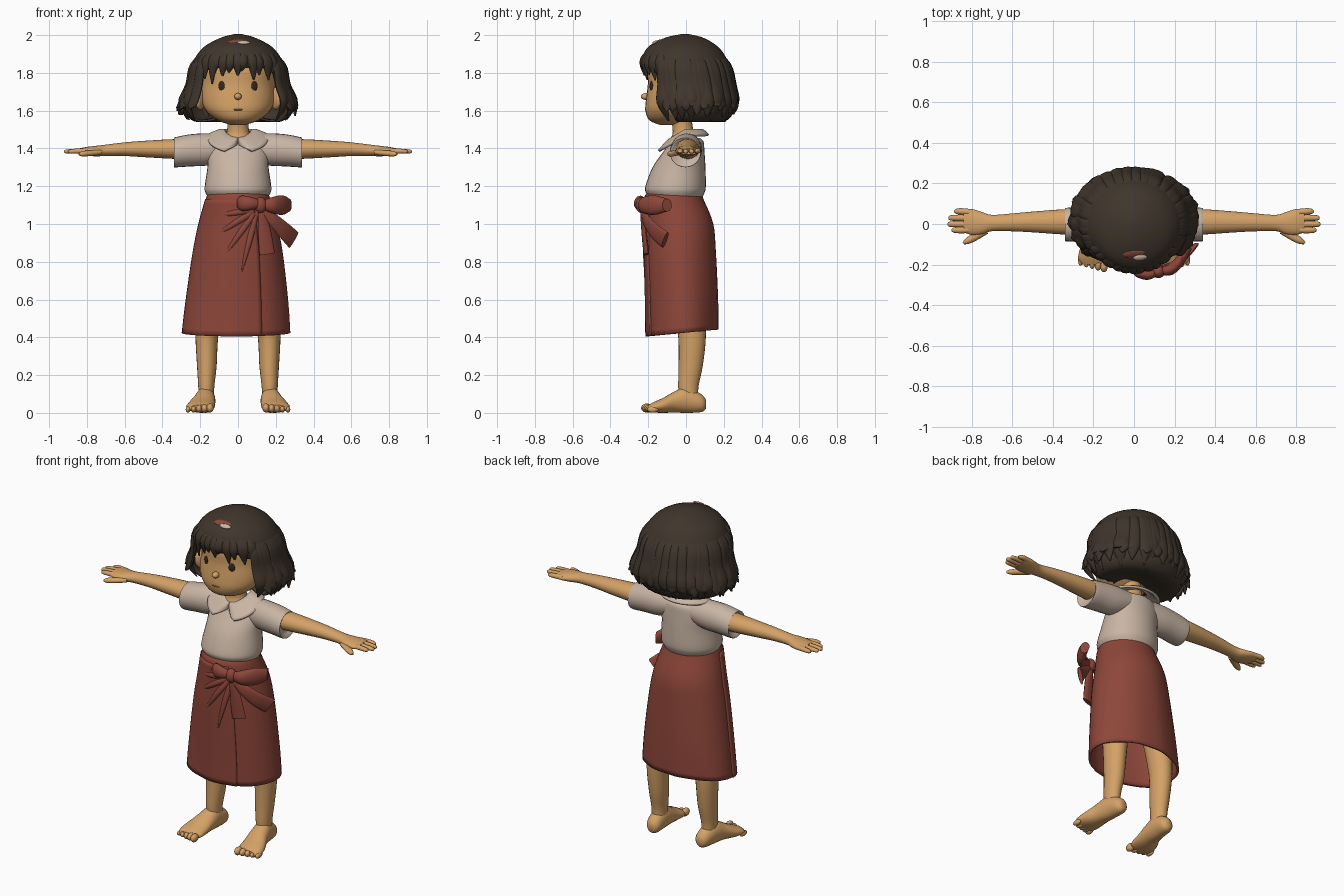
import bpy, bmesh, math, random
from mathutils import Vector, Matrix

random.seed(4)
cube = bpy.data.objects.get("Cube")
if cube:
    bpy.data.objects.remove(cube)


def material(name, rgb):
    m = bpy.data.materials.new(name)
    m.use_nodes = True
    m.diffuse_color = (*rgb, 1)
    m.node_tree.nodes["Principled BSDF"].inputs["Base Color"].default_value = (*rgb, 1)
    return m


SKIN = material("skin", (0.66, 0.36, 0.135))
SHIRT = material("cream cloth", (0.58, 0.46, 0.37))
RED = material("red cloth", (0.27, 0.062, 0.042))
HAIR = material("dark brown hair", (0.05, 0.036, 0.025))
EYE = material("eye brown", (0.035, 0.022, 0.014))
LIP = material("lip brown", (0.33, 0.13, 0.055))


def smooth_rings(rings, sub):
    """Catmull-Rom interpolation of (centre, u, v) rings."""
    out = []
    n = len(rings)
    for i in range(n - 1):
        quad = [rings[max(0, min(n - 1, i + k))] for k in (-1, 0, 1, 2)]
        for s in range(sub):
            t = s / sub
            w = ((-t + 2 * t * t - t ** 3) / 2, (2 - 5 * t * t + 3 * t ** 3) / 2,
                 (t + 4 * t * t - 3 * t ** 3) / 2, (t ** 3 - t * t) / 2)
            out.append([sum((q[j] * a for q, a in zip(quad, w)), Vector()) for j in range(3)])
    return out + [rings[-1]]


def loft(bm, rings, seg=24, sub=4, caps=(True, True), arc=None, warp=None):
    """Skin elliptical rings; arc in degrees leaves the section open."""
    a0, a1 = arc or (0, 360)
    count = seg + 1 if arc else seg
    rows = []
    for c, u, v in smooth_rings(rings, sub):
        row = []
        for k in range(count):
            a = math.radians(a0 + (a1 - a0) * k / seg)
            p = c + u * math.cos(a) + v * math.sin(a)
            row.append(bm.verts.new(warp(p) if warp else p))
        rows.append(row)
    for lo, hi in zip(rows, rows[1:]):
        for k in range(seg):
            j = (k + 1) % count
            bm.faces.new((lo[k], lo[j], hi[j], hi[k]))
    if not arc:
        for cap, row in zip(caps, (rows[0], rows[-1])):
            if cap:
                bm.faces.new(row)


def along(axis, *rows):
    """Rings square to an axis: (position, other centres, two radii)."""
    i = "xyz".index(axis)
    others = [k for k in range(3) if k != i]
    rings = []
    for pos, ca, cb, ra, rb in rows:
        c, u, v = Vector(), Vector(), Vector()
        c[i], c[others[0]], c[others[1]] = pos, ca, cb
        u[others[0]], v[others[1]] = ra, rb
        rings.append((c, u, v))
    return rings


def ribbon(points, widths, thick, normal):
    """Rings of a flat band that follows points and faces normal."""
    pts = [Vector(p) for p in points]
    n = Vector(normal).normalized()
    rings = []
    for i, p in enumerate(pts):
        d = pts[min(i + 1, len(pts) - 1)] - pts[max(i - 1, 0)]
        rings.append((p, d.cross(n).normalized() * widths[i], n * min(thick, widths[i])))
    return rings


def ball(bm, loc, size, rot=(0, 0, 0)):
    turn = Matrix.Rotation(rot[2], 4, "Z") @ Matrix.Rotation(rot[0], 4, "X")
    m = Matrix.Translation(loc) @ turn @ Matrix.Diagonal((*size, 1))
    bmesh.ops.create_uvsphere(bm, u_segments=16, v_segments=10, radius=1, matrix=m)


def finish(bm, name, mat, mirror=False, solid=0):
    bmesh.ops.recalc_face_normals(bm, faces=bm.faces[:])
    me = bpy.data.meshes.new(name)
    bm.to_mesh(me)
    bm.free()
    me.materials.append(mat)
    ob = bpy.data.objects.new(name, me)
    bpy.context.collection.objects.link(ob)
    if solid:
        mod = ob.modifiers.new("Thickness", "SOLIDIFY")
        mod.thickness, mod.offset = solid, 0
    if mirror:
        ob.modifiers.new("Mirror", "MIRROR").use_clip = False
    bpy.ops.object.select_all(action="DESELECT")
    ob.select_set(True)
    bpy.context.view_layer.objects.active = ob
    bpy.ops.object.shade_smooth_by_angle(angle=math.radians(50))
    return ob


def part(name, mat, rings, mirror=False, solid=0, **kw):
    bm = bmesh.new()
    loft(bm, rings, **kw)
    return finish(bm, name, mat, mirror, solid)


# Head, neck, ears and face
part("head", SKIN, along("z", (1.525, 0, -.1, .04, .04), (1.55, 0, -.095, .11, .1),
     (1.6, 0, -.07, .17, .145), (1.66, 0, -.04, .195, .172), (1.74, 0, -.02, .195, .182),
     (1.82, 0, 0, .2, .2), (1.9, 0, 0, .16, .16), (1.95, 0, 0, .08, .08)), seg=32)
part("neck", SKIN, along("z", (1.4, 0, -.02, .09, .08), (1.445, 0, -.01, .083, .076),
     (1.49, 0, -.015, .058, .055), (1.6, 0, -.03, .058, .055)))
bm = bmesh.new()
ball(bm, (.2, -.06, 1.665), (.022, .045, .06), (0, 0, .5))
finish(bm, "ears", SKIN, mirror=True)
bm = bmesh.new()
ball(bm, (0, -.213, 1.675), (.02, .026, .018))
finish(bm, "nose", SKIN)
bm = bmesh.new()
ball(bm, (.087, -.184, 1.73), (.018, .005, .026), (0, 0, .42))
finish(bm, "eyes", EYE, mirror=True)
bm = bmesh.new()
ball(bm, (0, -.214, 1.605), (.026, .004, .004))
finish(bm, "mouth", LIP)

# Hair cap, open around the face: height, centre y, half width, half depth
CAP = [(1.999, -.005, .02, .02), (1.98, -.01, .09, .1), (1.93, -.015, .18, .185),
       (1.85, -.005, .235, .225), (1.75, .01, .255, .235), (1.65, .02, .275, .235),
       (1.58, .02, .265, .22), (1.545, .02, .21, .165)]
bm = bmesh.new()
loft(bm, along("z", *[(z, 0, cy, rx, ry) for z, cy, rx, ry in CAP], (1.57, 0, .02, .08, .06)), seg=48)
gone = []
for f in bm.faces:
    c = f.calc_center_median()
    if c.z < 1.83 and c.y < -.06 - .4 * (c.z - 1.58):
        gone.append(f)
bmesh.ops.delete(bm, geom=gone, context="FACES")
finish(bm, "hair_cap", HAIR, solid=.012)


def cap_point(angle, z, scale=1.0):
    for (z1, *a), (z0, *b) in zip(CAP, CAP[1:]):
        if z >= z0:
            break
    t = max(0, min(1, (z1 - z) / (z1 - z0)))
    cy, rx, ry = (p + (q - p) * t for p, q in zip(a, b))
    return Vector((rx * scale * math.cos(angle), cy + ry * scale * math.sin(angle), z))


def lock(bm, degrees, heights, scales, widths, sway):
    a = math.radians(degrees)
    n = len(heights) - 1
    pts = [cap_point(a + sway * i / n, z, s) for i, (z, s) in enumerate(zip(heights, scales))]
    loft(bm, ribbon(pts, widths, .017, (math.cos(a), math.sin(a), 0)), seg=10)


# Long locks around the sides and back, in two layers
bm = bmesh.new()
for layer in range(2):
    for k in range(25):
        deg = -30 + 240 * k / 24 + layer * 5 + random.uniform(-3, 3)
        side = abs(math.cos(math.radians(deg)))
        tip = random.uniform(1.525, 1.56) + layer * .05 + .02 * side
        flick = random.uniform(1.03, 1.1) + .12 * side
        lock(bm, deg, (1.95, 1.85, 1.74, 1.64, tip), (.97, 1, 1.02, 1.04 + .06 * side, flick),
             (.008, .028, .036, .036, .004), random.uniform(-.1, .1))
finish(bm, "hair_locks", HAIR)

# Fringe over the forehead
bm = bmesh.new()
for k in range(13):
    deg = -146 + 112 * k / 12
    tip = 1.795 + random.uniform(-.02, .025) - .05 * abs(k - 6) / 6
    lock(bm, deg, (1.95, 1.9, 1.85, tip), (.97, 1, 1, .97),
         (.008, .024, .029, .004), random.uniform(-.1, .1))
finish(bm, "fringe", HAIR)

# Small ribbon patches at the crown
for name, mat, loc, size in (("crown_ribbon", RED, (.0, -.148, 1.966), (.055, .02, .006)),
                             ("crown_patch", SHIRT, (.03, -.165, 1.961), (.035, .015, .008))):
    bm = bmesh.new()
    ball(bm, loc, size, (.55, 0, .1))
    finish(bm, name, mat)

# Shirt body, sleeves and rounded collar
part("shirt_body", SHIRT, along("z", (1.13, 0, -.055, .15, .135), (1.165, 0, -.057, .172, .155),
     (1.2, 0, -.055, .176, .16), (1.3, 0, -.037, .162, .14), (1.38, 0, -.012, .16, .11),
     (1.435, 0, .005, .13, .088), (1.455, 0, .005, .085, .07)), seg=32)
part("sleeves", SHIRT, along("x", (.06, .01, 1.405, .07, .07), (.16, .005, 1.395, .08, .085),
     (.25, 0, 1.39, .083, .085), (.33, -.003, 1.38, .083, .08), (.338, -.003, 1.38, .077, .074),
     (.325, 0, 1.385, .06, .056)), mirror=True)


def drape(p):
    y = max(p.y, -.08 - abs(p.x))
    return Vector((p.x, y, p.z - .58 * max(0, -y)))


part("collar", SHIRT, along("z", (1.495, 0, 0, .07, .066), (1.495, 0, -.005, .1, .093),
     (1.47, 0, -.02, .163, .138)), solid=.014, seg=44, arc=(-88, 268), warp=drape)

# Arms and hands
bm = bmesh.new()
loft(bm, along("x", (.24, .005, 1.395, .058, .052), (.34, .01, 1.397, .062, .052),
     (.5, .01, 1.397, .051, .043), (.6, .008, 1.396, .044, .036), (.7, .005, 1.39, .04, .03),
     (.75, .004, 1.386, .055, .028), (.8, .01, 1.385, .064, .023), (.84, .015, 1.384, .056, .016)))
for y, tip in ((.062, .887), (.03, .915), (-.001, .92), (-.03, .9)):
    loft(bm, along("x", (.79, y * .9, 1.386, .016, .015), (.85, y, 1.386, .016, .014),
         (tip - .012, y, 1.384, .013, .011), (tip, y, 1.383, .005, .005)), seg=10)
loft(bm, ribbon([(.73, -.03, 1.38), (.78, -.06, 1.375), (.82, -.083, 1.372), (.842, -.095, 1.37)],
     (.02, .02, .016, .006), .015, (0, 0, 1)), seg=10)
finish(bm, "arms", SKIN, mirror=True)

# Legs and feet with toes
bm = bmesh.new()
loft(bm, along("z", (.04, .167, .02, .04, .05), (.13, .168, .012, .042, .053),
     (.25, .165, .025, .052, .064), (.4, .165, .032, .06, .073), (.6, .15, .02, .075, .085)))
loft(bm, along("y", (.105, .165, .045, .02, .025), (.08, .165, .052, .042, .048),
     (0, .172, .068, .052, .068), (-.06, .18, .058, .06, .056), (-.12, .194, .04, .072, .04),
     (-.17, .2, .03, .074, .028), (-.2, .2, .024, .055, .018)))
for k in range(5):
    ball(bm, (.148 + .029 * k, -.208 + .008 * k, .026 - .002 * k), (.019 - .0015 * k, .03, .024 - .002 * k))
finish(bm, "legs", SKIN, mirror=True)

# Wrap skirt with an overlapping front panel and gathered folds
SKIRT = along("z", (1.165, 0, -.06, .15, .135), (1.13, 0, -.065, .165, .152), (1, 0, -.037, .2, .175),
              (.85, 0, -.03, .23, .182), (.6, -.005, -.02, .263, .184), (.425, -.01, -.017, .28, .184))


def hem(p):
    low = max(0, (1.1 - p.z) / .7)
    a = math.atan2(p.y, p.x)
    wave = 1 + .012 * low * math.sin(7 * a + 2 * p.z)
    return Vector((p.x * wave, p.y * wave, p.z + .1 * low * p.y))


part("skirt", RED, SKIRT, solid=.012, seg=48, caps=(True, False), warp=hem)
part("skirt_panel", RED, [(c, u * 1.025, v * 1.035) for c, u, v in SKIRT[1:]], solid=.012,
     seg=24, arc=(-175, -62), warp=hem)
bm = bmesh.new()
for x, z in ((-.13, 1.04), (-.13, .93), (-.08, .82), (.02, .75)):
    pts = []
    for t in (0, .33, .66, 1):
        px, pz = .1 + (x - .1) * t, 1.08 + (z - 1.08) * t
        rx = .17 + (1.1 - pz) * .23
        pts.append((px, -.044 - .176 * math.sqrt(1 - (px / rx) ** 2), pz))
    loft(bm, ribbon(pts, (.014, .018, .014, .003), .012, (0, -1, 0)), seg=10)
finish(bm, "skirt_folds", RED)

# Bow: knot, loops and tails
bm = bmesh.new()
ball(bm, (.12, -.235, 1.1), (.033, .032, .042))
loft(bm, ribbon([(.12, -.235, 1.1), (.18, -.225, 1.1), (.235, -.17, 1.1), (.272, -.1, 1.1)],
     (.02, .042, .052, .034), .028, (.5, -1, 0)), seg=14)
loft(bm, ribbon([(.12, -.235, 1.105), (.07, -.25, 1.108), (.02, -.24, 1.11), (-.005, -.225, 1.11)],
     (.02, .034, .04, .022), .026, (0, -1, 0)), seg=14)
loft(bm, ribbon([(.125, -.23, 1.08), (.19, -.21, 1.02), (.25, -.165, .96), (.295, -.11, .915)],
     (.018, .034, .045, .05), .012, (.6, -1, 0)), seg=14)
loft(bm, ribbon([(.12, -.23, 1.08), (.135, -.225, 1), (.145, -.218, .92), (.155, -.21, .84)],
     (.016, .03, .038, .042), .013, (.2, -1, 0)), seg=14)
finish(bm, "bow", RED)
